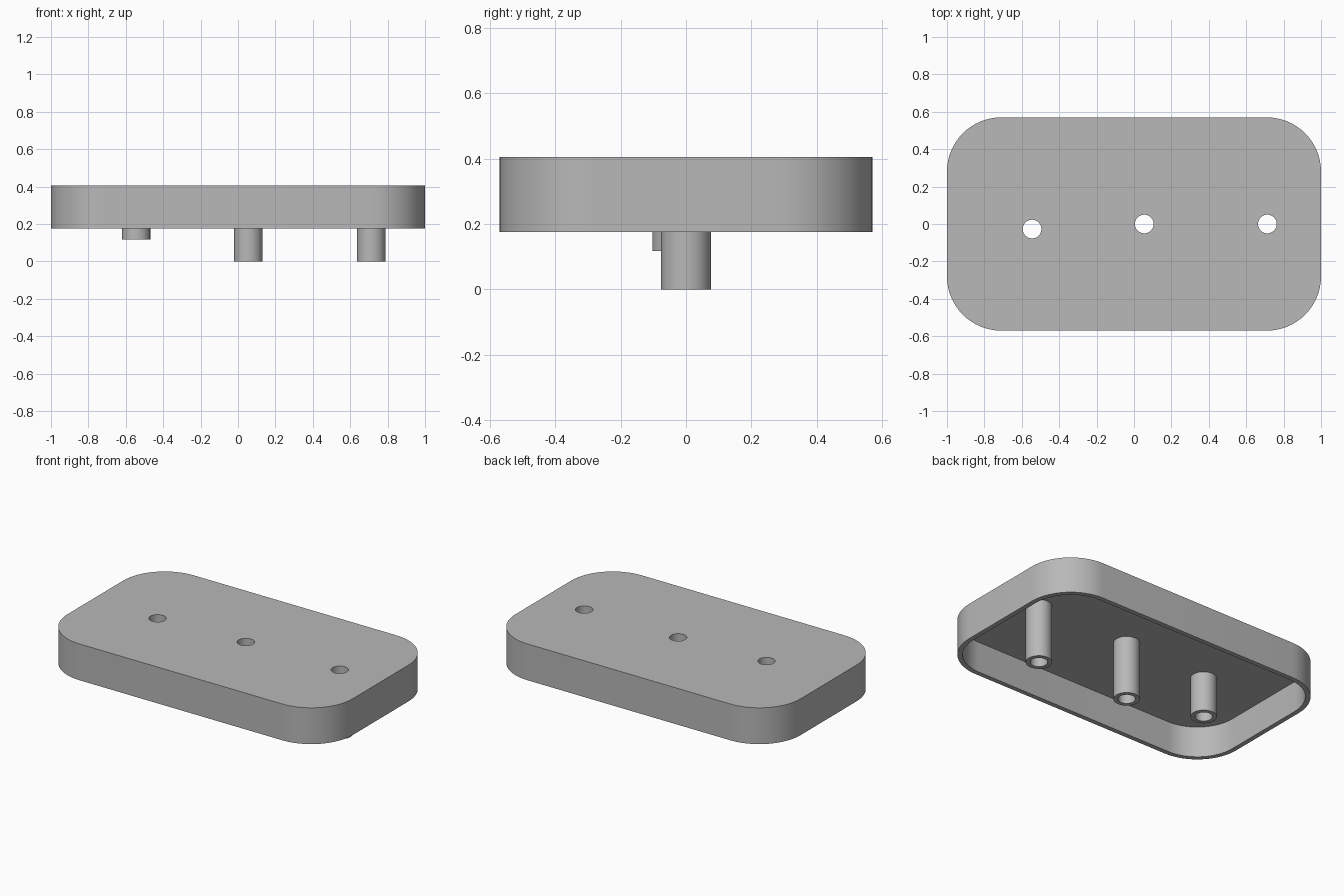
import bpy, bmesh
from math import sin, cos, pi, radians

cube = bpy.data.objects.get("Cube")
if cube:
    bpy.data.objects.remove(cube, do_unlink=True)

HALF_X, HALF_Y, CORNER = 1.0, 0.57, 0.29
TOP, RIM, WALL = 0.405, 0.175, 0.03
CEILING = TOP - 0.033
POST_R, BORE_R = 0.076, 0.05
# x, y and lower end of each post
POSTS = {"right_post": (-0.545, -0.027, 0.118),
         "middle_post": (0.055, 0, 0),
         "left_post": (0.713, 0, 0)}

grey = bpy.data.materials.new("light grey")
grey.use_nodes = True
colour = (0.48, 0.48, 0.48, 1)
grey.diffuse_color = colour
grey.node_tree.nodes["Principled BSDF"].inputs["Base Color"].default_value = colour


def rounded_outline(inset, steps=16):
    """Rounded rectangle, moved inwards by the inset."""
    points, r = [], CORNER - inset
    for quarter, (sx, sy) in enumerate(((1, 1), (-1, 1), (-1, -1), (1, -1))):
        for i in range(steps + 1):
            a = (quarter + i / steps) * pi / 2
            points.append((sx * (HALF_X - CORNER) + r * cos(a),
                           sy * (HALF_Y - CORNER) + r * sin(a)))
    return points


def circle(x, y, r, sides=48):
    return [(x + r * cos(2 * pi * i / sides), y + r * sin(2 * pi * i / sides))
            for i in range(sides)]


def skin(name, sections, caps=False, closed=False):
    """Join matching outlines, given as (points, z), into one surface."""
    bm = bmesh.new()
    rings = [[bm.verts.new((x, y, z)) for x, y in pts] for pts, z in sections]
    pairs = list(zip(rings, rings[1:]))
    if closed:
        pairs.append((rings[-1], rings[0]))
    for a, b in pairs:
        for i in range(len(a)):
            j = (i + 1) % len(a)
            bm.faces.new((a[i], a[j], b[j], b[i]))
    if caps:
        bm.faces.new(rings[0])
        bm.faces.new(rings[-1])
    bmesh.ops.recalc_face_normals(bm, faces=bm.faces[:])
    mesh = bpy.data.meshes.new(name)
    bm.to_mesh(mesh)
    bm.free()
    mesh.materials.append(grey)
    obj = bpy.data.objects.new(name, mesh)
    bpy.context.collection.objects.link(obj)
    return obj


def smooth(obj):
    bpy.ops.object.select_all(action="DESELECT")
    obj.select_set(True)
    bpy.context.view_layer.objects.active = obj
    bpy.ops.object.shade_smooth_by_angle(angle=radians(30))


# Hollow cover, open underneath
outer, inner = rounded_outline(0), rounded_outline(WALL)
cover = skin("cover", [(inner, CEILING), (inner, RIM), (outer, RIM), (outer, TOP)], caps=True)

# Tubular posts, with their bores cut through the cover
for name, (x, y, low) in POSTS.items():
    hole, rim = circle(x, y, BORE_R), circle(x, y, POST_R)
    cutter = skin(name + "_cutter", [(hole, CEILING - 0.1), (hole, TOP + 0.1)], caps=True)
    cut = cover.modifiers.new("bore", "BOOLEAN")
    cut.operation, cut.object, cut.solver = "DIFFERENCE", cutter, "EXACT"
    bpy.context.view_layer.objects.active = cover
    bpy.ops.object.modifier_apply(modifier=cut.name)
    bpy.data.objects.remove(cutter, do_unlink=True)
    smooth(skin(name, [(rim, low), (rim, CEILING), (hole, CEILING), (hole, low)], closed=True))

smooth(cover)
